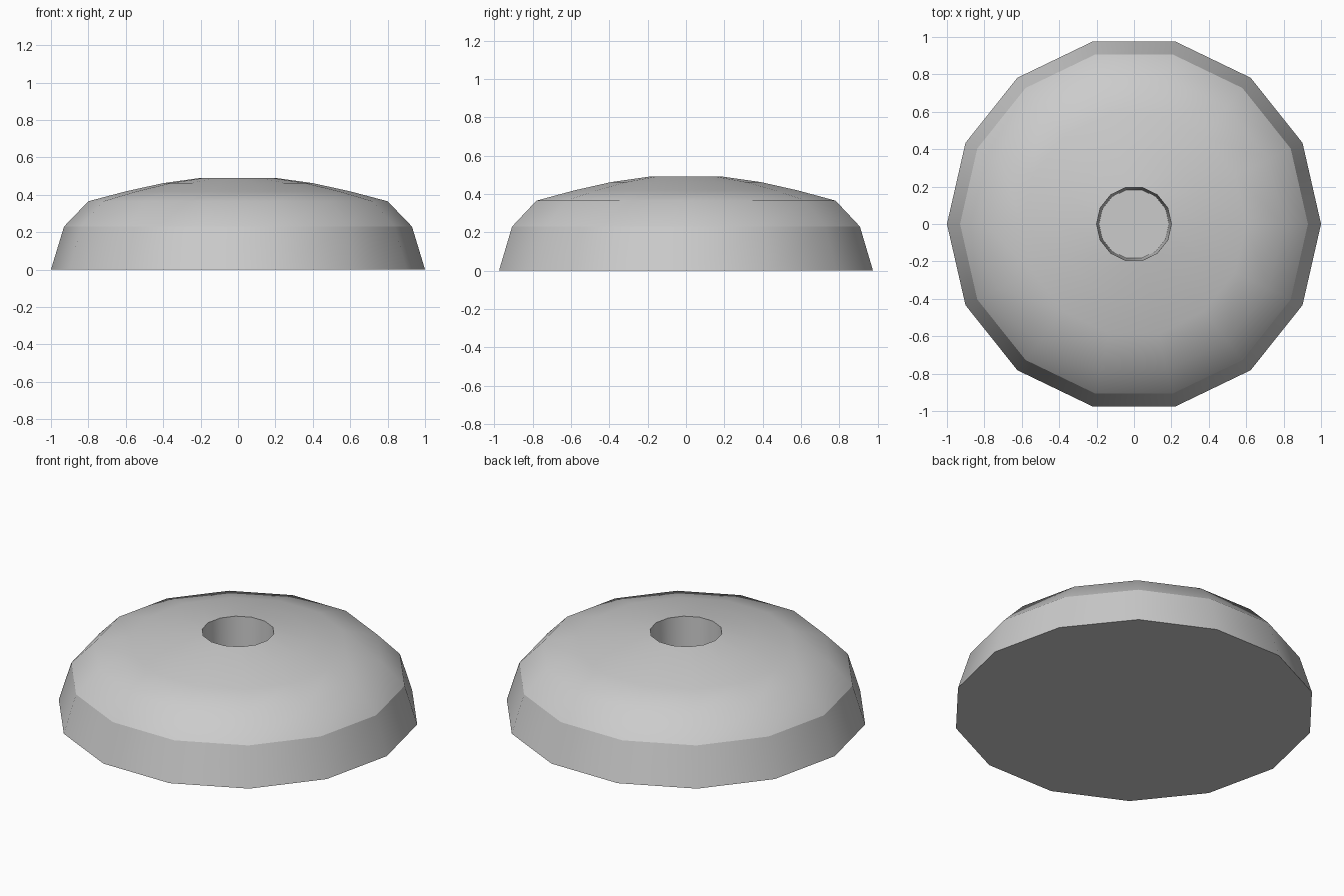
import bpy, bmesh, math

if "Cube" in bpy.data.objects:
    bpy.data.objects.remove(bpy.data.objects["Cube"])

SIDES = 14
# radius, height: outer base, shoulder, crown, hole rim, hole bottom
PROFILE = [(1.0, 0.0), (0.93, 0.23), (0.80, 0.365), (0.60, 0.418),
           (0.40, 0.462), (0.20, 0.49), (0.187, 0.0)]
SHARP_RINGS = (0, 1, 5)

bm = bmesh.new()


def ring(r, z):
    return [bm.verts.new((r * math.cos(math.tau * i / SIDES),
                          r * math.sin(math.tau * i / SIDES), z))
            for i in range(SIDES)]


# Revolved dome and hole wall
rings = [ring(r, z) for r, z in PROFILE]
for low, high in zip(rings, rings[1:]):
    for i in range(SIDES):
        j = (i + 1) % SIDES
        bm.faces.new((low[i], low[j], high[j], high[i])).smooth = True

# Closed flat underside
bm.faces.new(list(reversed(rings[0])))

# Crisp creases at base, shoulder and hole rim
for k in SHARP_RINGS:
    for i in range(SIDES):
        bm.edges.get((rings[k][i], rings[k][(i + 1) % SIDES])).smooth = False

mesh = bpy.data.meshes.new("domed_cap")
bm.to_mesh(mesh)
bm.free()
cap = bpy.data.objects.new("domed_cap", mesh)
bpy.context.collection.objects.link(cap)
